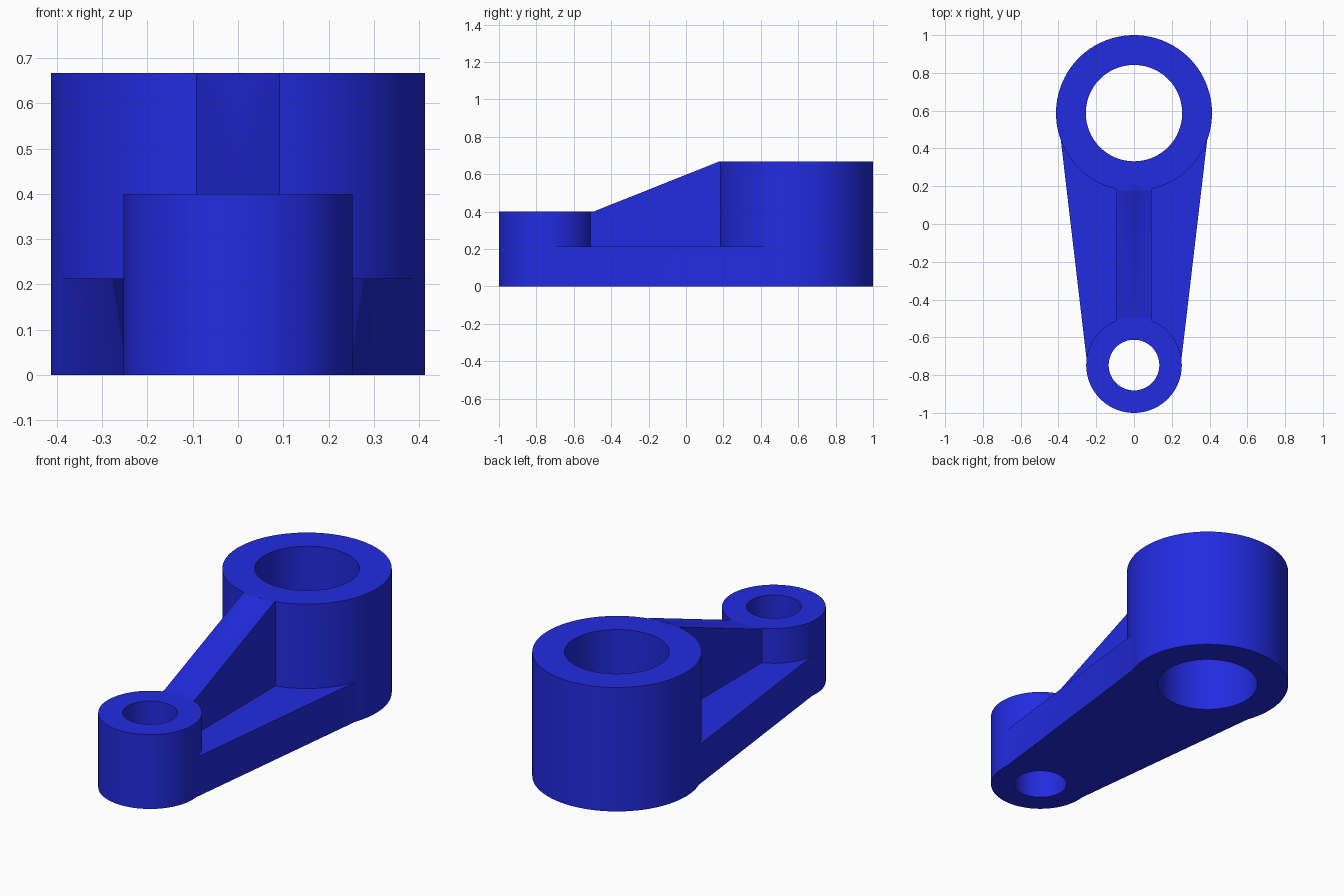
import bpy, bmesh, math

if "Cube" in bpy.data.objects:
    bpy.data.objects.remove(bpy.data.objects["Cube"])

SEG = 104                      # two steps match the tangent angle of the arm sides
BIG_Y, BIG_R, BIG_H, BIG_HOLE = 0.587, 0.413, 0.667, 0.255
SMALL_Y, SMALL_R, SMALL_H, SMALL_HOLE = -0.747, 0.253, 0.40, 0.134
PLATE_H, RIB = 0.213, 0.093


def arc(y, r, first=0, last=SEG - 1):
    step = 2 * math.pi / SEG
    return [(r * math.cos(i * step), y + r * math.sin(i * step)) for i in range(first, last + 1)]


def prism(name, points, offset):
    """Closed solid from a planar outline pushed along an offset."""
    bm = bmesh.new()
    face = bm.faces.new([bm.verts.new(p) for p in points])
    top = bmesh.ops.extrude_face_region(bm, geom=[face], use_keep_orig=True)
    bmesh.ops.translate(bm, vec=offset,
                        verts=[g for g in top["geom"] if isinstance(g, bmesh.types.BMVert)])
    bmesh.ops.recalc_face_normals(bm, faces=bm.faces[:])
    mesh = bpy.data.meshes.new(name)
    bm.to_mesh(mesh)
    bm.free()
    obj = bpy.data.objects.new(name, mesh)
    bpy.context.collection.objects.link(obj)
    return obj


def upright(name, outline, z0, z1):
    return prism(name, [(x, y, z0) for x, y in outline], (0, 0, z1 - z0))


# Tapered arm plate
half = SEG // 2
outline = arc(BIG_Y, BIG_R, 2, half - 2) + arc(SMALL_Y, SMALL_R, half - 2, SEG + 2)
lever = upright("lever_arm", outline, 0, PLATE_H)

# Bosses and the sloped rib between them
big = upright("large_boss", arc(BIG_Y, BIG_R), 0, BIG_H)
small = upright("small_boss", arc(SMALL_Y, SMALL_R), 0, SMALL_H)
profile = [(-0.56, 0.1), (0.26, 0.1), (0.26, BIG_H), (0.176, BIG_H),
           (-0.494, SMALL_H), (-0.56, SMALL_H)]
rib = prism("rib", [(-RIB, y, z) for y, z in profile], (2 * RIB, 0, 0))

# Through holes
big_hole = upright("large_hole", arc(BIG_Y, BIG_HOLE), -0.2, 1)
small_hole = upright("small_hole", arc(SMALL_Y, SMALL_HOLE), -0.2, 1)

# Fuse the parts, then bore the holes
bpy.context.view_layer.objects.active = lever
helpers = [(big, "UNION"), (small, "UNION"), (rib, "UNION"),
           (big_hole, "DIFFERENCE"), (small_hole, "DIFFERENCE")]
for part, operation in helpers:
    part.hide_render = True
    mod = lever.modifiers.new(part.name, "BOOLEAN")
    mod.operation, mod.solver, mod.object = operation, "EXACT", part
    bpy.ops.object.modifier_apply(modifier=mod.name)
for part, _ in helpers:
    bpy.data.objects.remove(part)

# Blue finish, smooth round walls with sharp rims
blue = bpy.data.materials.new("blue")
blue.diffuse_color = (0.016, 0.024, 0.75, 1)
blue.use_nodes = True
blue.node_tree.nodes["Principled BSDF"].inputs["Base Color"].default_value = blue.diffuse_color
lever.data.materials.clear()
lever.data.materials.append(blue)
lever.select_set(True)
bpy.ops.object.shade_smooth_by_angle(angle=math.radians(25))
